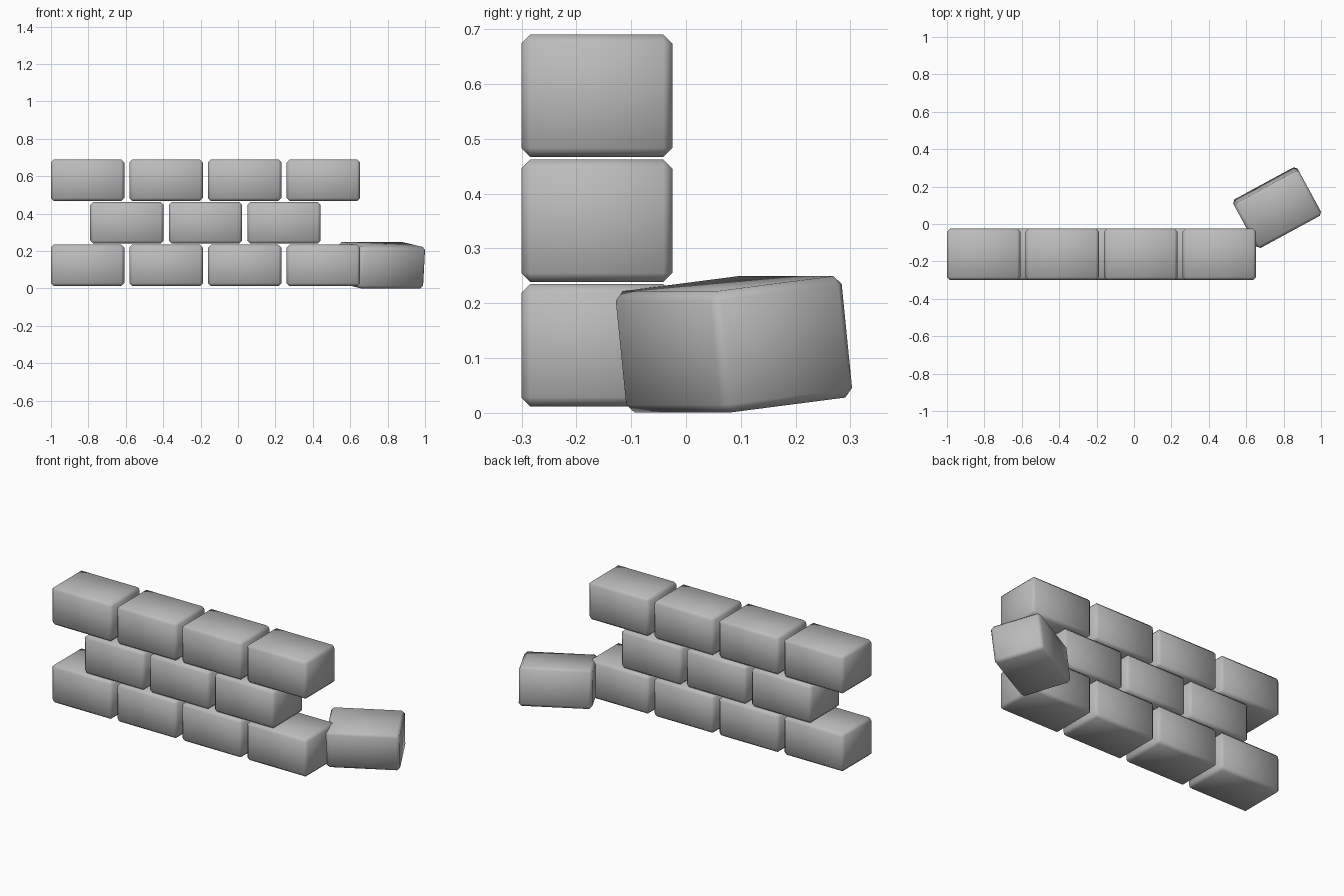
import bpy, math

if "Cube" in bpy.data.objects:
    bpy.data.objects.remove(bpy.data.objects["Cube"])

stone = bpy.data.materials.new("stone_grey")
stone.diffuse_color = (0.5, 0.5, 0.5, 1)
stone.use_nodes = True
stone.node_tree.nodes["Principled BSDF"].inputs["Base Color"].default_value = stone.diffuse_color

SIZE = (0.392, 0.275, 0.223)   # brick length, depth, height
STEP = 0.42                    # spacing along the wall


def brick(name, loc, rot=(0, 0, 0)):
    """One chamfered, softly shaded stone brick."""
    bpy.ops.mesh.primitive_cube_add(size=1, location=loc, rotation=rot)
    ob = bpy.context.object
    ob.name = name
    ob.scale = SIZE
    bpy.ops.object.transform_apply(location=False, rotation=False, scale=True)
    mod = ob.modifiers.new("chamfer", "BEVEL")
    mod.width = 0.016
    mod.segments = 1
    bpy.ops.object.modifier_apply(modifier=mod.name)
    bpy.ops.object.shade_smooth_by_angle(angle=math.radians(60))
    ob.data.materials.append(stone)
    return ob


# Wall courses: first brick centre x, brick count, centre z
courses = [("bottom", -0.804, 4, 0.1235),
           ("middle", -0.594, 3, 0.3505),
           ("top", -0.804, 4, 0.5785)]
for label, x0, count, z in courses:
    for i in range(count):
        brick(f"{label}_brick_{i + 1}", (x0 + i * STEP, -0.1625, z))

# Fallen brick, turned and tipped forward behind the wall end
brick("fallen_brick", (0.765, 0.0875, 0.125),
      (math.radians(6.5), 0, math.radians(28.5)))
